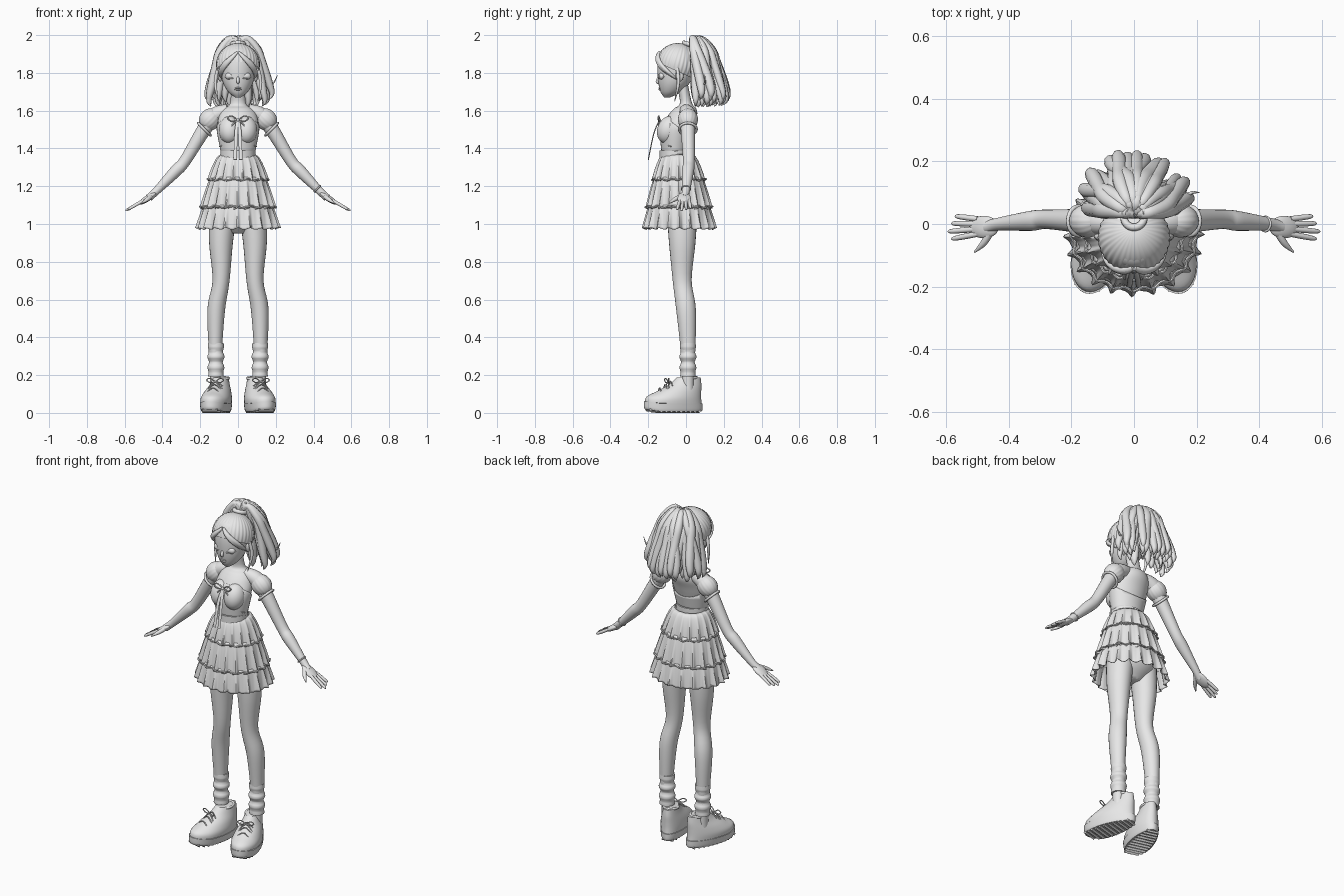
import bpy, bmesh, random
from math import sin, cos, pi
from mathutils import Vector, Matrix, Euler

random.seed(4)
if "Cube" in bpy.data.objects:
    bpy.data.objects.remove(bpy.data.objects["Cube"])

colour = (.8, .8, .8, 1)
grey = bpy.data.materials.new("light_grey")
grey.use_nodes = True
grey.diffuse_color = colour
grey.node_tree.nodes["Principled BSDF"].inputs["Base Color"].default_value = colour
X, Y, Z = Vector((1, 0, 0)), Vector((0, 1, 0)), Vector((0, 0, 1))


def smooth(points, steps):
    """Pass a smooth curve through points of any dimension."""
    p = [Vector(q) for q in points]
    curve = []
    for i in range(len(p) - 1):
        before, start, end, after = p[max(i - 1, 0)], p[i], p[i + 1], p[min(i + 2, len(p) - 1)]
        for j in range(steps):
            t = j / steps
            leave, arrive = (end - before) / 2, (after - start) / 2
            ease = t * t * (3 - 2 * t)
            curve.append(start.lerp(end, ease) + leave * (t * (1 - t)**2) - arrive * (t * t * (1 - t)))
    return curve + [p[-1]]


def circle(count):
    return [(cos(2 * pi * i / count), sin(2 * pi * i / count)) for i in range(count)]


def tube(points, side=Y, widen=1, sides=10, steps=5, level=False):
    """Sections along (x, y, z, radius) points, widened along the side direction."""
    path = smooth(points, steps)
    rings = []
    for i, point in enumerate(path):
        ahead = path[min(i + 1, len(path) - 1)] - path[max(i - 1, 0)]
        along = Z if level else ahead.to_3d().normalized()
        up = along.cross(side).normalized()
        across = up.cross(along) * widen
        rings.append([point.to_3d() + (across * c + up * s) * point.w for c, s in circle(sides)])
    return rings


def blob(centre, size, turn=(0, 0, 0), sides=24, grooves=0, depth=0):
    """Ellipsoid, optionally grooved from pole to pole."""
    place = Matrix.LocRotScale(Vector(centre), Euler(turn), Vector(size))
    rings = []
    for i in range(1, 20):
        height, r = cos(pi * i / 20), sin(pi * i / 20)
        ring = []
        for j, (c, s) in enumerate(circle(sides)):
            groove = r * (1 + depth * cos(2 * pi * grooves * j / sides))
            ring.append(place @ Vector((c * groove, s * groove, height)))
        rings.append(ring)
    return rings


def band(centre, axis, radius, thickness):
    """Ring of round section about an axis."""
    turn = Z.rotation_difference(Vector(axis))
    points = [(*(Vector(centre) + turn @ Vector((c, s, 0)) * radius), thickness) for c, s in circle(24)]
    return tube(points + points[:1], turn @ Z, steps=1)


def bow(centre, size):
    """Two loops and two short tails."""
    loop = ((0, 0), (.6, .4), (1, .2), (.6, -.1), (0, 0))
    tail = ((0, 0), (.4, -.3), (.8, -.8))
    return [tube([(*(Vector(centre) + Vector((side * x, -x / 8, z)) * size), size / 15) for x, z in shape])
            for shape in (loop, tail) for side in (-1, 1)]


def skin(name, shells, mirror=False, cut=None, thickness=0):
    """Join sections into one smooth object; a thickness leaves the ends open."""
    bm = bmesh.new()
    for rings in shells:
        rows = [[bm.verts.new(v) for v in ring] for ring in rings]
        for a, b in zip(rows, rows[1:]):
            for i in range(len(a)):
                bm.faces.new((a[i - 1], a[i], b[i], b[i - 1]))
        if not thickness:
            bm.faces.new(rows[0])
            bm.faces.new(rows[-1])
    bmesh.ops.recalc_face_normals(bm, faces=bm.faces)
    if cut:
        bmesh.ops.bisect_plane(bm, geom=bm.verts[:] + bm.edges[:] + bm.faces[:],
                               plane_co=cut[0], plane_no=cut[1], clear_outer=True)
    mesh = bpy.data.meshes.new(name)
    bm.to_mesh(mesh)
    bm.free()
    mesh.materials.append(grey)
    part = bpy.data.objects.new(name, mesh)
    bpy.context.collection.objects.link(part)
    bpy.ops.object.select_all(action='DESELECT')
    part.select_set(True)
    bpy.context.view_layer.objects.active = part
    bpy.ops.object.shade_smooth_by_angle(angle=pi / 4)
    if thickness:
        part.modifiers.new("thickness", 'SOLIDIFY').thickness = thickness
    if mirror:
        part.modifiers.new("other_side", 'MIRROR')


# Torso, bust and fitted top
torso = [(0, -.02, .95, .04), (0, -.02, 1.02, .1), (0, -.02, 1.12, .11), (0, -.03, 1.25, .09), (0, -.06, 1.38, .066),
         (0, -.05, 1.5, .083), (0, -.02, 1.57, .078), (0, -.005, 1.61, .06), (0, 0, 1.64, .032), (0, -.02, 1.74, .03)]
skin("torso", [tube(torso, X, 1.3, 32, level=True)])
skin("bust", [blob((.044, -.092, 1.498), (.058, .06, .075), (-.35, 0, 0))], mirror=True)
fitted = [(x, y, z, r + .004) for x, y, z, r in torso[4:7]]
skin("bodice", [tube(fitted, X, 1.3, 32, level=True)], cut=((0, -.1, 1.56), (0, .8, 1)), thickness=.004)
skin("bodice_trim", [tube([(x / 10, -.13 + x * x / 20, 1.43 - x * x / 50, .003) for x in (-1, -.5, 0, .5, 1)], Z)])
skin("belt", [tube([(0, -.06, z, .08) for z in (1.35, 1.39)], X, 1.15, 32)])

# Chest ribbon
knot = (0, -.14, 1.55)
skin("ribbon_knot", [blob(knot, (.009, .009, .009))])
skin("ribbon_bow", bow(knot, .055))
skin("ribbon_tail", [tube([(0, -.14, 1.55, .003), (.01, -.17, 1.48, .003), (.015, -.2, 1.34, .003)], X, 3)], mirror=True)


# Tiered pleated skirt, flaring as it falls
def flare(z):
    return .09 + .24 * max(0, 1.37 - z)**.6


def tier(name, top, hem, tuck, pleats):
    rings = []
    for i in range(13):
        t = i / 12
        z = top + (hem - top) * t
        ring = []
        for j, (c, s) in enumerate(circle(pleats * 10)):
            wave = 2 * pi * j / 10
            fold = 1 - (.02 + .09 * t) * (.5 - .5 * cos(wave + .8 * sin(wave) + sin(j / 20)))
            r = (flare(z) - tuck * (1 - t)) * fold
            ring.append(Vector((r * c, r * s * .88 - .035 - .02 * (z - 1), z + .005 * t * cos(wave))))
        rings.append(ring)
    skin(name, [rings], thickness=.004)


def ruffle(name, z):
    points = []
    for j, (c, s) in enumerate(circle(160)):
        r = flare(z) * (.97 + .03 * cos(j * pi / 4))
        points.append((r * c, r * s * .88 - .037, z + .004 * sin(j / 2), .005))
    skin(name, [tube(points + points[:1], Z, sides=6, steps=1)])


tier("skirt_top_tier", 1.37, 1.23, 0, 18)
tier("skirt_middle_tier", 1.25, 1.08, .01, 20)
tier("skirt_bottom_tier", 1.1, .975, .015, 20)
ruffle("upper_ruffle", 1.235)
ruffle("lower_ruffle", 1.09)

# Puffed sleeves and arms
arm_line = Vector((1, 0, -1))
skin("sleeve", [blob((.148, .01, 1.553), (.056, .053, .062), (0, pi * .75, 0), 96, 16, .008)], mirror=True)
skin("sleeve_cuff", [band((.178, .01, 1.502), arm_line, .046, .007)], mirror=True)
skin("arm", [tube([(.05, 0, 1.6, .035), (.12, .01, 1.575, .043), (.18, .01, 1.5, .038), (.28, .015, 1.335, .031),
                   (.33, .01, 1.28, .032), (.43, 0, 1.177, .021), (.47, -.01, 1.14, .02)], sides=20)], mirror=True)
skin("bracelet", [band((.42, 0, 1.187), arm_line, .023, .004)])

# Hands with spread fingers
skin("palm", [blob((.48, -.01, 1.135), (.056, .036, .016), (0, pi / 5.5, 0))], mirror=True)
fingers = []
for i in range(4):
    root = Vector((.5, .016 - i * .016, 1.125))
    reach = Vector((.095, .012 - i * .01, -.055)) * (1 - abs(i - 2) * .12)
    fingers.append(tube([(*(root + reach * t), r) for t, r in ((0, .009), (.5, .009), (.9, .007), (1, .002))]))
fingers.append(tube([(.455, -.02, 1.15, .012), (.48, -.06, 1.13, .011), (.51, -.09, 1.11, .003)], Z))
skin("fingers", fingers, mirror=True)

# Legs and slouched socks
skin("leg", [tube([(.08, -.02, 1.05, .08), (.09, -.02, .9, .07), (.09, -.02, .7, .05), (.115, 0, .55, .052),
                   (.12, .01, .35, .04), (.12, .01, .2, .032), (.12, .01, .1, .03)], X, .9, 24)], mirror=True)
skin("sock", [tube([(.117, .01, .37 - i / 90, .041 + .005 * sin(i * 1.2) * sin(pi * i / 16)) for i in range(17)],
                   X, 1, 24, level=True)], mirror=True)


# Shoes, built straight, then narrowed at the heel, sprung at the toe and turned out
def shoe(name, shells):
    place = Matrix.Translation((.112, -.067, 0)) @ Matrix.Rotation(.27, 4, 'Z')
    for shell in shells:
        for ring in shell:
            for v in ring:
                v.x *= 1 - .9 * v.y
                v.z += max(0, -v.y - .09) / 6
                v.xyz = place @ v
    skin(name, shells, mirror=True)


def shoe_layer(points):
    """Long sections that grow rounder with height."""
    rings = tube(points, X, .43, 40, level=True)
    for ring in rings:
        for v in ring:
            v.x *= 1 + 2.5 * v.z
    return rings


shoe("shoe_sole", [shoe_layer([(0, 0, .008, .155), (0, 0, .02, .16), (0, 0, .05, .16)])])
shoe("shoe_upper", [shoe_layer([(0, 0, .04, .155), (0, .003, .075, .149), (0, .028, .11, .124), (0, .065, .15, .088), (0, .085, .188, .064)])])
shoe("shoe_collar", [band((0, .085, .183), (0, -.1, 1), .044, .007)])
treads = []
for i in range(-5, 6):
    half = .06 * (1 - i * i / 40)**.5
    treads.append(tube([(side * half, i * .027, .009, .009) for side in (-1, 1)], sides=4))
shoe("shoe_tread", treads)
laces = bow((0, -.03, .165), .045)
for i in range(3):
    laces.append(tube([(x * .035, i * .03 - .075, .132 + i * .018 - .025 * x * x, .003) for x in (-1, 0, 1)]))
shoe("shoe_laces", laces)

# Head and face
skin("head", [tube([(0, -.1, 1.67, .015), (0, -.08, 1.7, .055), (0, -.06, 1.76, .088), (0, -.05, 1.85, .1),
                    (0, -.05, 1.92, .08), (0, -.04, 1.95, .03)], X, .95, 28, level=True)])
skin("nose", [tube([(0, -.138, 1.79, .005), (0, -.152, 1.755, .009), (0, -.142, 1.745, .005)], X)])
skin("lips", [blob((0, -.137, z), (.018, .01, .005)) for z in (1.712, 1.72)])
skin("eyelid", [blob((.041, -.126, 1.783), (.027, .018, .02))], mirror=True)
skin("eyelashes", [tube([(.015, -.143, 1.778, .002), (.04, -.144, 1.77, .003), (.07, -.116, 1.78, .002)])], mirror=True)
skin("ear", [blob((.094, -.035, 1.785), (.012, .022, .032))], mirror=True)

# Combed scalp and parted fringe, swept around the skull
skin("hair_cap", [blob((0, -.043, 1.845), (.115, .113, .113), (-.25, 0, 0), 192, 32, .012)],
     cut=((0, -.15, 1.855), (0, -.45, -1)))
fringe = []
for i in range(4):
    points = []
    for j in range(6):
        t = j / 5
        turn, lift = .03 + t * (1 + i / 5), .55 - t * (1.1 + i / 8)
        outward = Vector((sin(turn) * cos(lift), -cos(turn) * cos(lift), sin(lift)))
        points.append((*(Vector((0, -.043, 1.85)) + outward * .116), .002 + .009 * sin(pi * (t * .85 + .15))))
    fringe.append(tube(points, (1, 1, 0), 1.2))
skin("fringe", fringe, mirror=True)
skin("side_lock", [tube([(.1, -.05, 1.85, .008), (.12, -.04, 1.75, .009), (.105, -.06, 1.65, .002)])], mirror=True)

# High ponytail of arching locks in nested layers: reach, height, thickness
arch = ((0, 1.94, .01), (.3, 1.98, .015), (.7, 1.915, .02), (.9, 1.83, .02), (1.1, 1.73, .02), (1.2, 1.67, .013), (1.1, 1.64, .002))
locks = []
for count, layer in ((23, 1), (15, .7), (8, .4)):
    for i in range(count):
        angle = (i / (count - 1) - .5) * 3.7 + random.uniform(-.1, .1)
        sway, girth, twist = random.uniform(-.02, .02), random.uniform(.8, 1.15), random.uniform(-.3, .3)
        points = []
        for reach, height, thick in arch:
            out = reach * (layer * .14 + sway * reach / 2)
            heading = angle + twist * sin(reach * 4)
            back = max(cos(heading), -.1) * out
            points.append((sin(heading) * out, .03 + .92 * back + reach * .03, height + sway * reach, thick * girth))
        locks.append(tube(points, (cos(angle), -sin(angle), 0), 1.15))
skin("ponytail", locks)
skin("hair_tie", [band((0, .02, 1.95), (0, .3, 1), .032, .012)])
skin("loose_lock", [tube([(.11, .06, 1.85, .006), (.15, .08, 1.76, .007), (.185, .1, 1.745, .005), (.21, .1, 1.79, .001)])])
